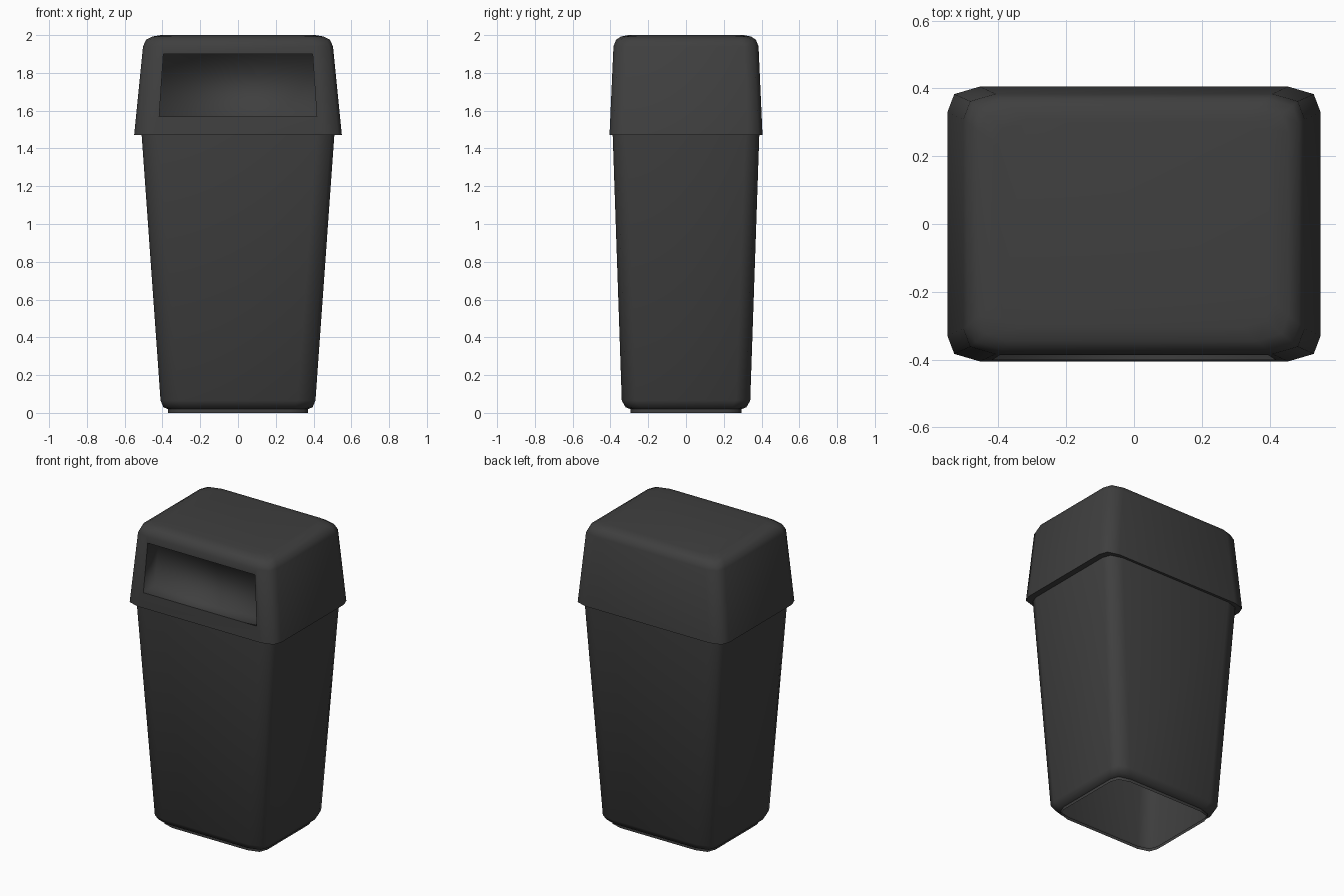
import bpy, bmesh, math

old = bpy.data.objects.get("Cube")
if old:
    bpy.data.objects.remove(old)

# One dark plastic for the whole bin
plastic = bpy.data.materials.new("dark grey plastic")
plastic.use_nodes = True
colour = (0.05, 0.05, 0.05, 1)
plastic.diffuse_color = colour
bsdf = plastic.node_tree.nodes["Principled BSDF"]
bsdf.inputs["Base Color"].default_value = colour
bsdf.inputs["Roughness"].default_value = 0.6


def ring(bm, hx, hy, z):
    """Rounded rectangle with three points per corner, counter-clockwise."""
    corner = [(hx, hy - 0.075), (hx - 0.02, hy - 0.022), (hx - 0.095, hy)]
    pts = []
    for sx, sy in ((1, 1), (-1, 1), (-1, -1), (1, -1)):
        part = corner if sx * sy > 0 else corner[::-1]
        pts += [(sx * x, sy * y) for x, y in part]
    return [bm.verts.new((x, y, z)) for x, y in pts]


def loft(bm, profile):
    """Join stacked rounded rectangles, listed from bottom to top."""
    rings = [ring(bm, *p) for p in profile]
    for a, b in zip(rings, rings[1:]):
        for i in range(len(a)):
            j = (i + 1) % len(a)
            bm.faces.new((a[i], a[j], b[j], b[i]))
    return rings


def finish(bm, name, angle):
    mesh = bpy.data.meshes.new(name)
    bm.to_mesh(mesh)
    bm.free()
    mesh.materials.append(plastic)
    obj = bpy.data.objects.new(name, mesh)
    bpy.context.collection.objects.link(obj)
    bpy.ops.object.select_all(action='DESELECT')
    obj.select_set(True)
    bpy.context.view_layer.objects.active = obj
    bpy.ops.object.shade_smooth_by_angle(angle=math.radians(angle))
    return obj


# Tapered body, open underneath, with a small foot rim
bm = bmesh.new()
loft(bm, [(0.37, 0.295, 0), (0.37, 0.295, 0.02), (0.395, 0.32, 0.03),
          (0.41, 0.34, 0.065), (0.51, 0.388, 1.47)])
finish(bm, "bin_body", 62)

# Lid: overhanging lip, sloping walls, rounded shoulder and flat top
lid_low, lid_high = (0.55, 0.405, 1.47), (0.503, 0.384, 1.94)
bm = bmesh.new()
rings = loft(bm, [(0.51, 0.388, 1.47), lid_low, lid_high,
                  (0.487, 0.37, 1.975), (0.455, 0.345, 1.992), (0.41, 0.305, 2.0)])
bm.faces.new(rings[-1])


def front_y(z):
    t = (z - lid_low[2]) / (lid_high[2] - lid_low[2])
    return -(lid_low[1] + t * (lid_high[1] - lid_low[1]))


# Front opening: swap the front wall for a frame around a trapezoid
mouth = [(x, front_y(z), z) for x, z in
         ((-0.417, 1.57), (0.417, 1.57), (0.395, 1.9), (-0.395, 1.9))]
front = min(bm.faces, key=lambda f: f.calc_center_median().y - (f.calc_area() > 0.1))
outer = sorted(front.verts, key=lambda v: (v.co.z, v.co.x))
outer = [outer[0], outer[1], outer[3], outer[2]]
bm.faces.remove(front)
inner = [bm.verts.new(p) for p in mouth]
for i in range(4):
    j = (i + 1) % 4
    bm.faces.new((outer[i], outer[j], inner[j], inner[i]))
finish(bm, "bin_lid", 62)

# Softly shaded pocket behind the opening
bm = bmesh.new()
rim = [bm.verts.new(p) for p in mouth]
back = [bm.verts.new((x, y + 0.12, z)) for x, y, z in mouth]
for i in range(4):
    j = (i + 1) % 4
    bm.faces.new((rim[i], rim[j], back[j], back[i]))
bm.faces.new(back)
finish(bm, "opening_recess", 180)
